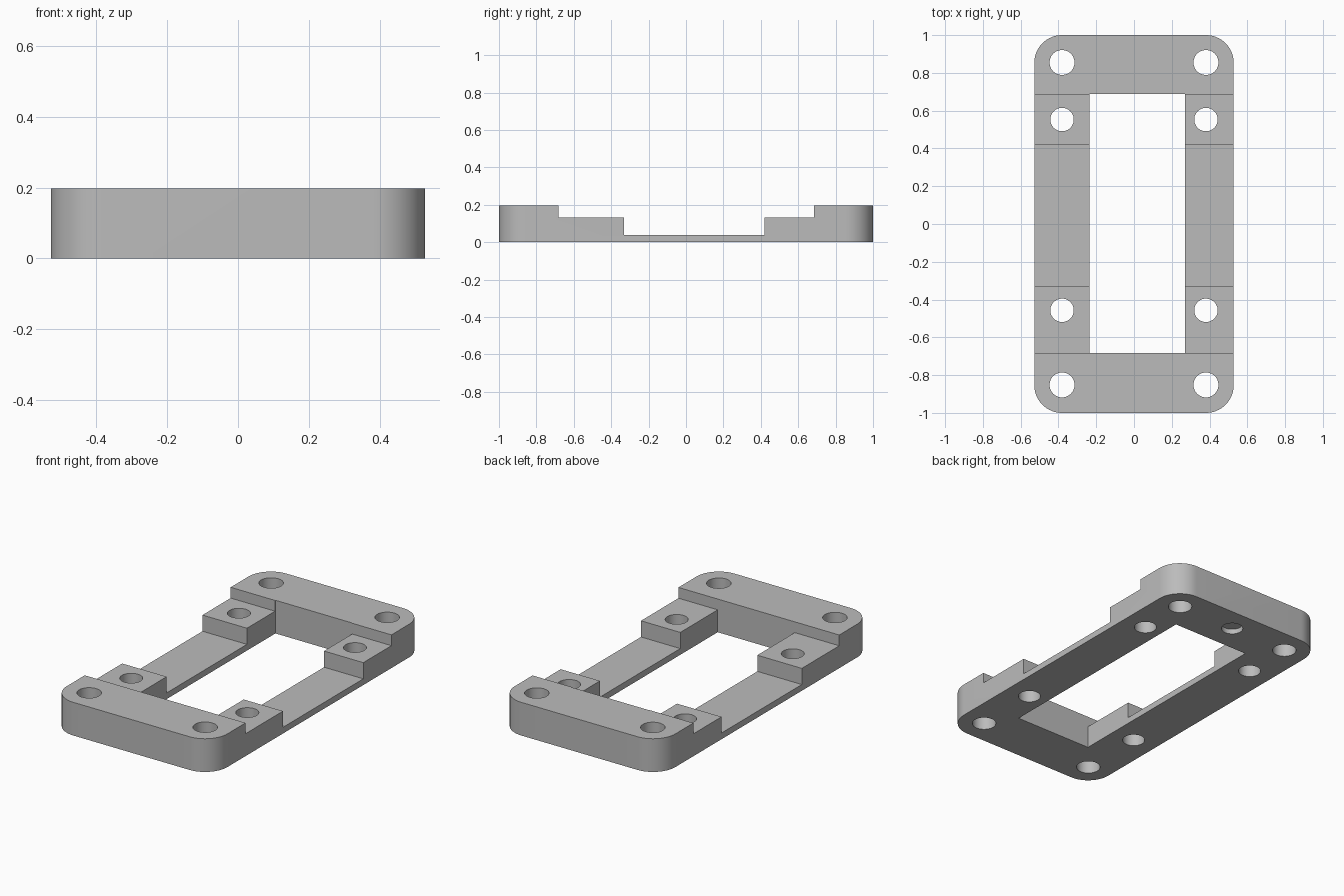
import bpy, bmesh
from math import cos, sin, pi, radians

if "Cube" in bpy.data.objects:
    bpy.data.objects.remove(bpy.data.objects["Cube"])

HALF_W, HEIGHT, CORNER = 0.528, 0.197, 0.147

grey = bpy.data.materials.new("plain_grey")
grey.use_nodes = True
colour = (0.5, 0.5, 0.5, 1)
grey.diffuse_color = colour
grey.node_tree.nodes["Principled BSDF"].inputs["Base Color"].default_value = colour


def prism(name, points, direction):
    """Extrude a closed outline of 3D points along a direction."""
    bm = bmesh.new()
    face = bm.faces.new([bm.verts.new(p) for p in points])
    new = bmesh.ops.extrude_face_region(bm, geom=[face])["geom"]
    bmesh.ops.translate(bm, vec=direction,
                        verts=[v for v in new if isinstance(v, bmesh.types.BMVert)])
    bmesh.ops.recalc_face_normals(bm, faces=bm.faces)
    mesh = bpy.data.meshes.new(name)
    bm.to_mesh(mesh)
    bm.free()
    mesh.materials.append(grey)
    obj = bpy.data.objects.new(name, mesh)
    bpy.context.collection.objects.link(obj)
    return obj


def arc(x, y, z, r, start, sweep, steps):
    return [(x + r * cos(start + sweep * i / steps),
             y + r * sin(start + sweep * i / steps), z) for i in range(steps + 1)]


def combine(target, cutter, operation):
    """Apply a boolean and remove the helper."""
    cutter.hide_render = True
    mod = target.modifiers.new("cut", 'BOOLEAN')
    mod.object, mod.operation, mod.solver = cutter, operation, 'EXACT'
    bpy.context.view_layer.objects.active = target
    bpy.ops.object.modifier_apply(modifier=mod.name)
    bpy.data.objects.remove(cutter)


def drill(x, y, r, z, depth):
    hole = prism("hole_cutter", arc(x, y, z, r, 0, 2 * pi, 48)[:-1], (0, 0, depth))
    combine(frame, hole, 'DIFFERENCE')


# Stepped side profile, drawn along y and extruded across the width
steps = [(-1, 0), (1, 0), (1, HEIGHT), (0.685, HEIGHT), (0.685, 0.133),
         (0.421, 0.133), (0.421, 0.037), (-0.332, 0.037), (-0.332, 0.133),
         (-0.683, 0.133), (-0.683, HEIGHT), (-1, HEIGHT)]
frame = prism("mounting_frame", [(-HALF_W, y, z) for y, z in steps], (2 * HALF_W, 0, 0))

# Rounded outer corners
outline = []
for i, (sx, sy) in enumerate([(1, 1), (-1, 1), (-1, -1), (1, -1)]):
    outline += arc(sx * (HALF_W - CORNER), sy * (1 - CORNER), -0.1, CORNER,
                   i * pi / 2, pi / 2, 16)
combine(frame, prism("outline_cutter", outline, (0, 0, 0.5)), 'INTERSECT')

# Off-centre rectangular opening
opening = [(-0.236, -0.683, -0.1), (0.27, -0.683, -0.1),
           (0.27, 0.688, -0.1), (-0.236, 0.688, -0.1)]
combine(frame, prism("opening_cutter", opening, (0, 0, 0.5)), 'DIFFERENCE')

# Screw holes through the end bars and the raised pads
for x in (-0.381, 0.381):
    for y, r in ((0.855, 0.066), (0.553, 0.062), (-0.457, 0.062), (-0.852, 0.066)):
        drill(x, y, r, -0.1, 0.5)

# Shallow blind recess under the back bar
drill(0, 0.855, 0.06, -0.1, 0.13)

# Smooth the round walls, keep the edges sharp
bpy.ops.object.select_all(action='DESELECT')
frame.select_set(True)
bpy.context.view_layer.objects.active = frame
bpy.ops.object.shade_smooth_by_angle(angle=radians(30))
